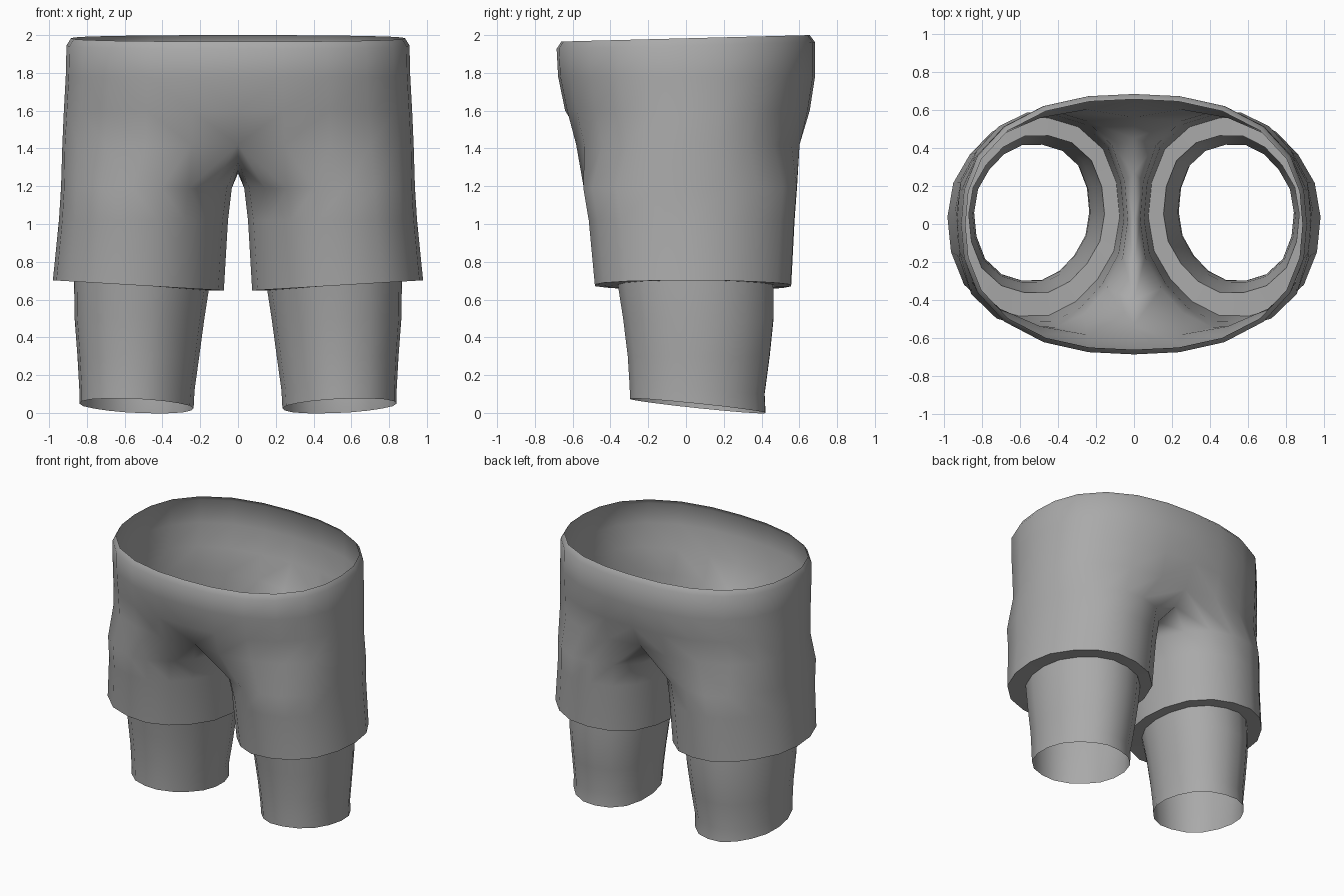
import bpy, bmesh, math

if "Cube" in bpy.data.objects:
    bpy.data.objects.remove(bpy.data.objects["Cube"])

OUT, INN = 12, 6          # segments on the outer arc and the crotch arc of one leg
N = OUT + INN

grey = bpy.data.materials.new("plain grey")
grey.diffuse_color = (0.4, 0.4, 0.4, 1)
grey.use_nodes = True
grey.node_tree.nodes["Principled BSDF"].inputs["Base Color"].default_value = grey.diffuse_color


def unit(t, n, skew=0):
    """Point of a squarish unit circle in direction t (degrees)."""
    c, s = math.cos(math.radians(t)), math.sin(math.radians(t))
    n -= skew * c * s
    r = (abs(c) ** n + abs(s) ** n) ** (-1 / n)
    return c * r, s * r


def leg_ring(x0, x1, y0, y1, z, n, tilt_x=0, tilt_y=0):
    """Closed leg loop, starting at the front next to the crotch."""
    ring = []
    for i in range(N):
        u, v = unit(-120 + 20 * i, n, 0.55)
        ring.append(((x0 + x1) / 2 + u * (x1 - x0) / 2,
                     (y0 + y1) / 2 + v * (y1 - y0) / 2,
                     z + tilt_x * u + tilt_y * v))
    return ring


def waist_ring(x, y0, y1, z, n, tilt=0):
    """Half torso loop from front centre to back centre."""
    ring = []
    for i in range(OUT + 1):
        u, v = unit(-90 + 15 * i, n)
        px = 0 if i in (0, OUT) else u * x
        ring.append((px, (y0 + y1) / 2 + v * (y1 - y0) / 2, z + tilt * v))
    return ring


def loft(bm, a, b, closed):
    m = len(a)
    for i in range(m if closed else m - 1):
        j = (i + 1) % m
        bm.faces.new((a[i], a[j], b[j], b[i]))


def finish(bm, name):
    mesh = bpy.data.meshes.new(name)
    bm.to_mesh(mesh)
    bm.free()
    mesh.materials.append(grey)
    ob = bpy.data.objects.new(name, mesh)
    bpy.context.collection.objects.link(ob)
    bpy.ops.object.select_all(action='DESELECT')
    ob.select_set(True)
    bpy.context.view_layer.objects.active = ob
    bpy.ops.object.shade_smooth_by_angle(angle=math.radians(60))
    mod = ob.modifiers.new("mirror", 'MIRROR')
    mod.use_clip = True


def add(bm, ring):
    return [bm.verts.new(p) for p in ring]


# Leg opening shared by the hem and the lower leg
opening = leg_ring(0.155, 0.868, -0.365, 0.468, 0.675, 2.1, 0.027)

# Shorts: hem underside, trouser legs, crotch saddle, torso, waist lip
bm = bmesh.new()
rings = [add(bm, r) for r in (
    opening,
    leg_ring(0.075, 0.98, -0.488, 0.562, 0.675, 2.1, 0.027),
    leg_ring(0.053, 0.948, -0.52, 0.58, 1.02, 2.13),
    leg_ring(0.033, 0.937, -0.548, 0.592, 1.19, 2.2),
)]
seat = waist_ring(0.93, -0.59, 0.61, 1.42, 2.5)
seat[0] = (0, -0.53, 1.42)
seat[-1] = (0, 0.56, 1.42)
crotch = [(0, 0.45, 1.33), (0, 0.27, 1.285), (0, 0.03, 1.268),
          (0, -0.22, 1.285), (0, -0.4, 1.33)]
rings.append(add(bm, seat + crotch))
for a, b in zip(rings, rings[1:]):
    loft(bm, a, b, True)
torso = [rings[-1][:OUT + 1]] + [add(bm, r) for r in (
    waist_ring(0.922, -0.64, 0.655, 1.6, 2.4),
    waist_ring(0.912, -0.677, 0.683, 1.78, 2.4),
    waist_ring(0.908, -0.685, 0.683, 1.945, 2.4, 0.018),
    waist_ring(0.885, -0.66, 0.655, 1.983, 2.4, 0.017),
)]
for a, b in zip(torso, torso[1:]):
    loft(bm, a, b, False)
finish(bm, "shorts")

# Lower legs: open tapered tubes with slanted ends
bm = bmesh.new()
legs = [add(bm, r) for r in (
    leg_ring(0.235, 0.84, -0.3, 0.425, 0.037, 2.1, 0.012, -0.037),
    leg_ring(0.23, 0.84, -0.302, 0.42, 0.12, 2.1, 0, -0.02),
    leg_ring(0.205, 0.85, -0.312, 0.447, 0.3, 2.1),
    leg_ring(0.178, 0.865, -0.337, 0.468, 0.5, 2.1),
    opening,
)]
for a, b in zip(legs, legs[1:]):
    loft(bm, a, b, True)
finish(bm, "lower_legs")
